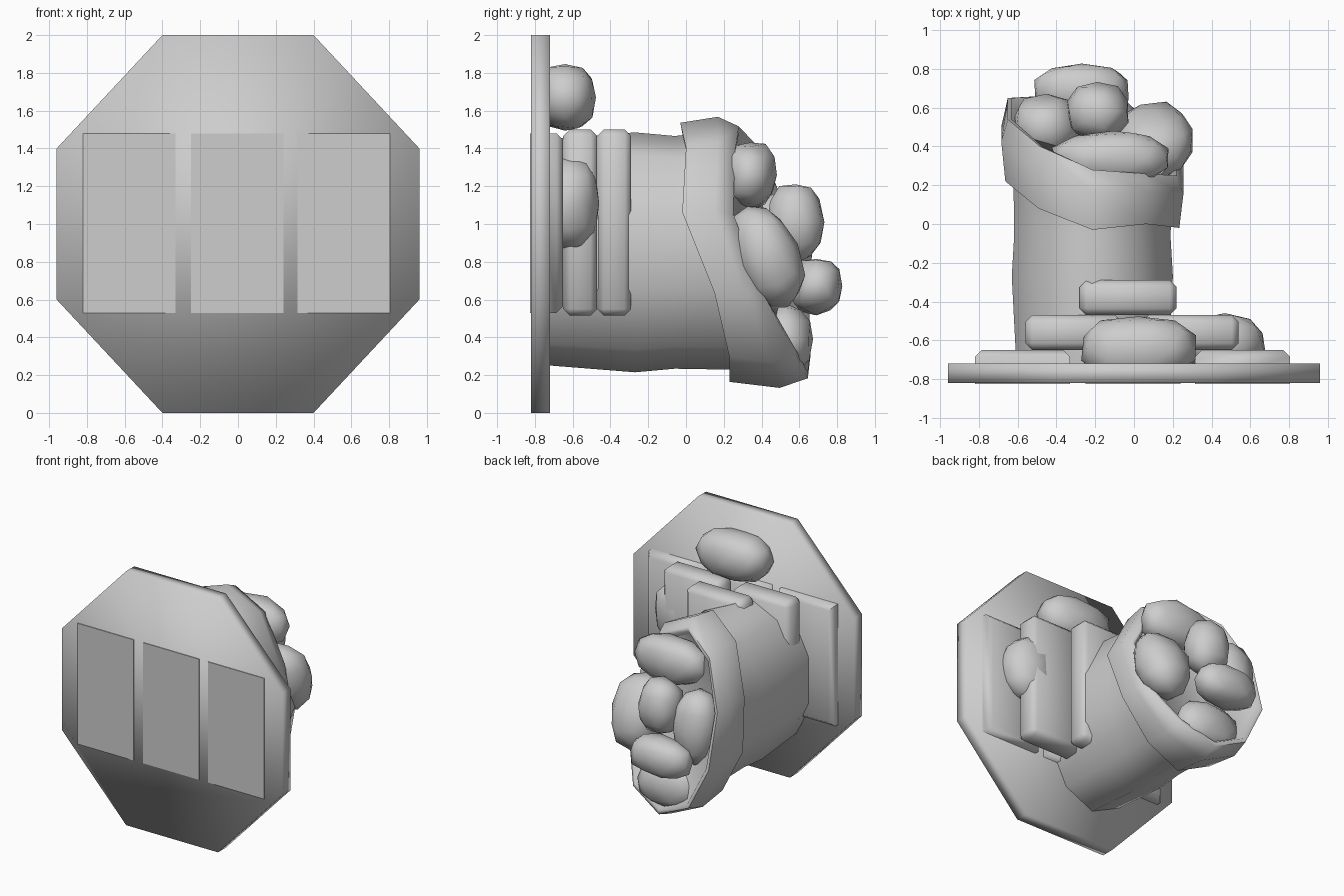
import bpy, bmesh, math, random
from mathutils import Vector, Matrix

if "Cube" in bpy.data.objects:
    bpy.data.objects.remove(bpy.data.objects["Cube"], do_unlink=True)

random.seed(4)
GREY = (0.61, 0.61, 0.61, 1)
mat = bpy.data.materials.new("plain_grey")
mat.use_nodes = True
mat.diffuse_color = GREY
mat.node_tree.nodes["Principled BSDF"].inputs["Base Color"].default_value = GREY


def finish(bm, name, angle=180):
    """Turn a bmesh into a smooth shaded object."""
    bmesh.ops.recalc_face_normals(bm, faces=bm.faces)
    mesh = bpy.data.meshes.new(name)
    bm.to_mesh(mesh)
    bm.free()
    mesh.materials.append(mat)
    ob = bpy.data.objects.new(name, mesh)
    bpy.context.collection.objects.link(ob)
    bpy.ops.object.select_all(action='DESELECT')
    ob.select_set(True)
    bpy.context.view_layer.objects.active = ob
    if angle < 180:
        bpy.ops.object.shade_smooth_by_angle(angle=math.radians(angle))
    else:
        bpy.ops.object.shade_smooth()


def loft(bm, rings):
    """Skin a list of point rings and close both ends."""
    loops = [[bm.verts.new(p) for p in ring] for ring in rings]
    n = len(loops[0])
    for a, b in zip(loops, loops[1:]):
        for i in range(n):
            j = (i + 1) % n
            bm.faces.new((a[i], a[j], b[j], b[i]))
    bm.faces.new(loops[0])
    bm.faces.new(loops[-1])


# Octagonal backing plate
quarter = [(0.4, 2), (0.96, 1.4), (0.96, 0.6), (0.4, 0)]
octagon = quarter + [(-x, z) for x, z in reversed(quarter)]
bm = bmesh.new()
loft(bm, [[(x, y, z) for x, z in octagon] for y in (-0.82, -0.72)])
finish(bm, "backing_plate")


# Stack of bars: three, two, one
def bar(name, x, y0, y1, z0, z1, width, square_front):
    bm = bmesh.new()
    bmesh.ops.create_cube(bm, size=1)
    edges = [e for e in bm.edges
             if not square_front or all(v.co.y > 0 for v in e.verts)]
    for v in bm.verts:
        v.co = Vector((x + v.co.x * width,
                       y0 if v.co.y < 0 else y1,
                       z0 if v.co.z < 0 else z1))
    bmesh.ops.bevel(bm, geom=edges, offset=0.035, segments=1, affect='EDGES')
    finish(bm, name, 60)


for i, x in enumerate((-0.575, -0.005, 0.56)):
    bar(f"bottom_bar_{i + 1}", x, -0.826, -0.65, 0.53, 1.48, 0.49, True)
for i, x in enumerate((-0.31, 0.29)):
    bar(f"middle_bar_{i + 1}", x, -0.65, -0.47, 0.515, 1.5, 0.5, False)
bar("top_bar", -0.03, -0.47, -0.29, 0.515, 1.5, 0.5, False)


# Ten-sided sack; collar depths run from the top round by the right side
BACK_EDGE = [-0.03, 0.08, 0.22, 0.24, 0.25, 0.23, 0.23, 0.15, -0.02, 0.0]
RIM_EDGE = [0.28, 0.4, 0.54, 0.65, 0.66, 0.645, 0.58, 0.4, 0.25, 0.26]


def ring(scale, depths):
    pts = []
    for i, y in enumerate(depths):
        t = math.tau * i / len(depths)
        pts.append((-0.215 - 0.437 * scale * math.sin(t), y,
                    0.85 + 0.635 * scale * math.cos(t)))
    return pts


def collar_ring(scale, blend):
    return ring(scale, [b + (r - b) * blend for b, r in zip(BACK_EDGE, RIM_EDGE)])


bm = bmesh.new()
loft(bm, [ring(0.94, [-0.75] * 10), ring(1.0, [-0.27] * 10),
          ring(0.97, [-0.06] * 10), collar_ring(0.98, 0.15)])
finish(bm, "sack_body", 70)

bm = bmesh.new()
loft(bm, [collar_ring(0.95, 0.05), collar_ring(1.08, 0), collar_ring(1.13, 0.64),
          collar_ring(1.05, 1), collar_ring(1.0, 1), collar_ring(0.95, 0.88)])
finish(bm, "sack_collar", 70)


# Chunky rounded stones: centre, radii, forward tilt in degrees
def stone(name, centre, radii, tilt=0):
    bm = bmesh.new()
    bmesh.ops.create_icosphere(bm, subdivisions=2, radius=1)
    turn = Matrix.Rotation(math.radians(tilt), 3, 'X')
    for v in bm.verts:
        wobble = random.uniform(0.95, 1.06)
        v.co = Vector(centre) + turn @ Vector(
            [r * wobble * math.copysign(abs(k) ** 0.85, k) for r, k in zip(radii, v.co)])
    finish(bm, name)


stone("plate_stone_top", (0.02, -0.64, 1.67), (0.3, 0.17, 0.18))
stone("plate_stone_side", (0.47, -0.62, 1.11), (0.21, 0.16, 0.25))
stone("sack_stone_top", (-0.11, 0.34, 1.26), (0.31, 0.14, 0.18))
stone("sack_stone_left", (0.1, 0.43, 0.83), (0.2, 0.17, 0.28), 22)
stone("sack_stone_middle", (-0.19, 0.58, 1.01), (0.16, 0.15, 0.21))
stone("sack_stone_right", (-0.45, 0.5, 0.88), (0.18, 0.17, 0.28))
stone("sack_stone_low", (-0.27, 0.69, 0.67), (0.25, 0.14, 0.15))
stone("sack_stone_bottom", (-0.23, 0.53, 0.39), (0.26, 0.14, 0.18))
